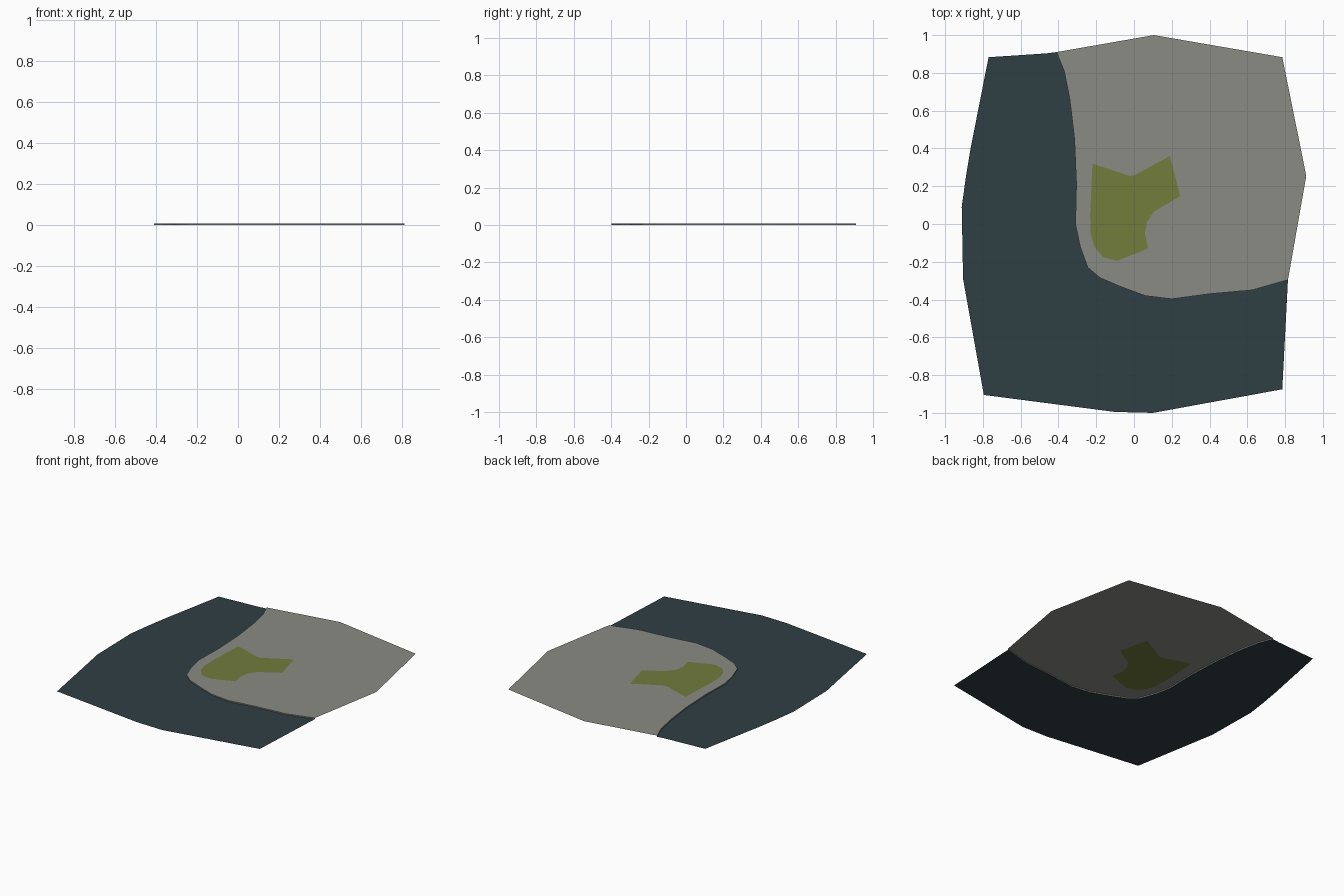
import bpy
from mathutils import Vector
from mathutils.geometry import tessellate_polygon

if "Cube" in bpy.data.objects:
    bpy.data.objects.remove(bpy.data.objects["Cube"])

H = 0.008  # height of the raised pavement


def material(name, rgb):
    m = bpy.data.materials.new(name)
    m.diffuse_color = (*rgb, 1)
    m.use_nodes = True
    m.node_tree.nodes["Principled BSDF"].inputs["Base Color"].default_value = m.diffuse_color
    return m


def make(name, verts, faces, mat):
    me = bpy.data.meshes.new(name)
    me.from_pydata(verts, [], faces)
    me.materials.append(mat)
    ob = bpy.data.objects.new(name, me)
    bpy.context.collection.objects.link(ob)


def sheet(name, loops, z, mat):
    """Flat upward-facing sheet; loops after the first are holes."""
    loops = [[Vector((x, y, z)) for x, y in lp] for lp in loops]
    verts = [v for lp in loops for v in lp]
    faces = []
    for a, b, c in tessellate_polygon(loops):
        area = (verts[b] - verts[a]).cross(verts[c] - verts[a]).z
        if abs(area) > 1e-9:
            faces.append((a, b, c) if area > 0 else (a, c, b))
    make(name, verts, faces, mat)


teal = material("dark teal", (0.028, 0.050, 0.058))
grey = material("warm grey", (0.26, 0.26, 0.235))
olive = material("olive green", (0.168, 0.20, 0.046))

# Kerb line shared by the road and the pavement
kerb = [(-.41, .91), (-.37, .81), (-.34, .66), (-.315, .45), (-.305, .21),
        (-.31, 0), (-.285, -.12), (-.245, -.23), (-.18, -.285), (-.075, -.33),
        (.06, -.38), (.2, -.397), (.40, -.37), (.625, -.35), (.815, -.296)]

# Outer edges
road_edge = [(.785, -.875), (.10, -1), (-.10, -.995), (-.795, -.905),
             (-.905, -.29), (-.912, .09), (-.89, .25), (-.865, .40),
             (-.77, .883), (-.466, .903)]
pavement_edge = [(.912, .255), (.785, .883), (.105, 1)]

# Lawn outline: notched top, scooped right side, rounded lower left corner
lawn = [(-.22, .32), (-.025, .255), (0, .257), (.19, .36), (.245, .148),
        (.105, .065), (.068, .01), (.058, -.05), (.075, -.13), (-.09, -.195),
        (-.165, -.175), (-.21, -.12), (-.23, -.05), (-.232, .05)]

sheet("road", [kerb + road_edge], 0, teal)
sheet("pavement", [kerb + pavement_edge, lawn], H, grey)
sheet("lawn", [lawn], H, olive)

# Kerb face joining road and pavement
n = len(kerb)
make("kerb", [(x, y, z) for z in (0, H) for x, y in kerb],
     [(i, i + 1, n + i + 1, n + i) for i in range(n - 1)], grey)
